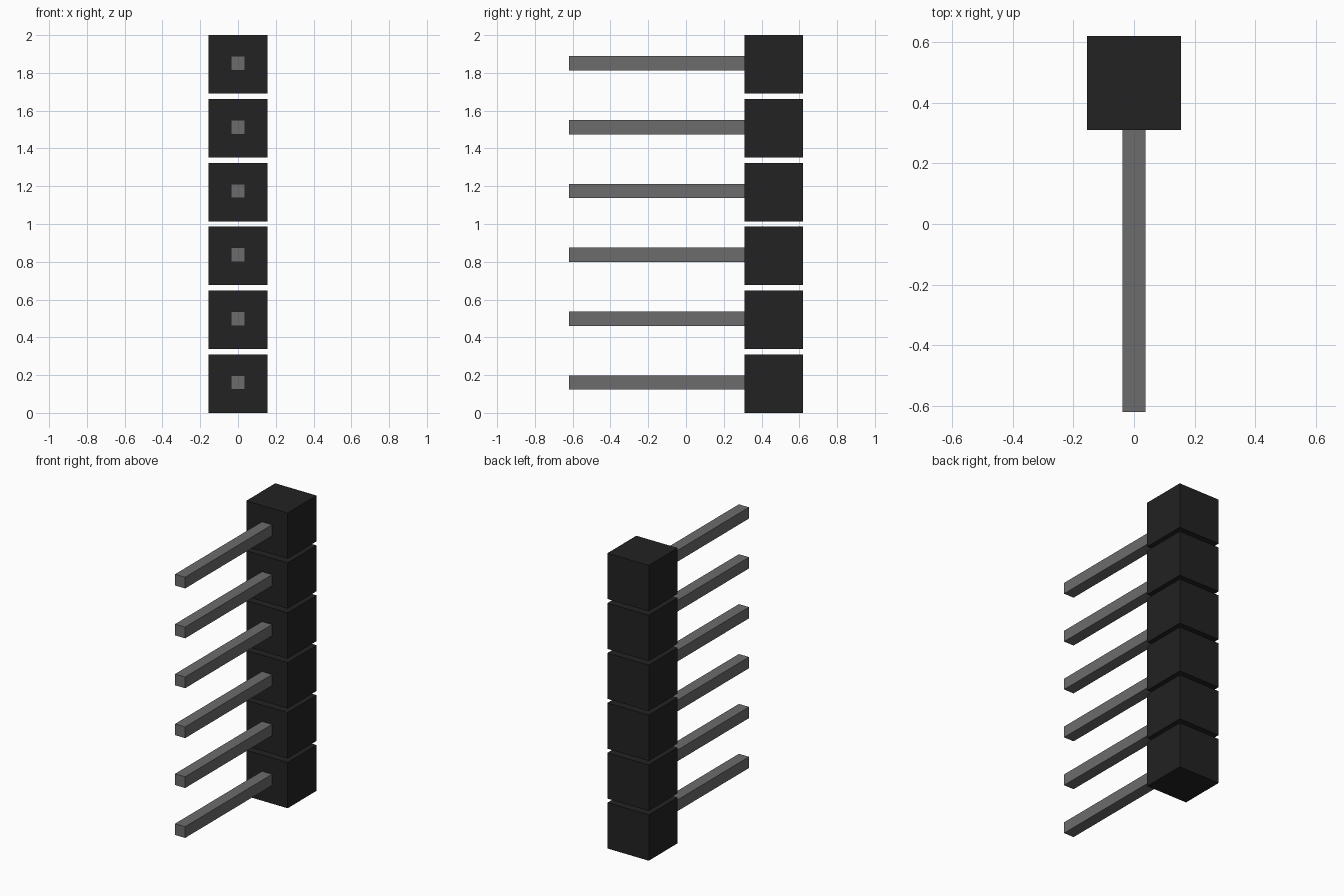
import bpy
from mathutils import Vector

if "Cube" in bpy.data.objects:
    bpy.data.objects.remove(bpy.data.objects["Cube"], do_unlink=True)


def material(name, rgb):
    mat = bpy.data.materials.new(name)
    mat.use_nodes = True
    mat.diffuse_color = (*rgb, 1)
    mat.node_tree.nodes["Principled BSDF"].inputs["Base Color"].default_value = (*rgb, 1)
    return mat


def box(name, low, high, mat):
    low, high = Vector(low), Vector(high)
    bpy.ops.mesh.primitive_cube_add(size=1, location=(low + high) / 2)
    obj = bpy.context.object
    obj.name = name
    obj.scale = high - low
    bpy.ops.object.transform_apply(location=False, rotation=False, scale=True)
    obj.data.materials.append(mat)
    return obj


black = material("black plastic", (0.016, 0.016, 0.016))
grey = material("grey metal", (0.15, 0.15, 0.15))

COUNT = 6
BLOCK = 0.31       # housing cube side
HALF_PIN = 0.038   # half the pin thickness
BACK = 0.62
PITCH = (2 - BLOCK) / (COUNT - 1)

for i in range(COUNT):
    base = i * PITCH
    # Square housing block
    box(f"housing_block_{i + 1}", (-BLOCK / 2, BACK - BLOCK, base),
        (BLOCK / 2, BACK, base + BLOCK), black)
    # Long square pin reaching forward, seated just inside the block
    mid = base + BLOCK / 2 + 0.006
    box(f"pin_{i + 1}", (-HALF_PIN, -BACK, mid - HALF_PIN),
        (HALF_PIN, BACK - BLOCK + 0.01, mid + HALF_PIN), grey)
